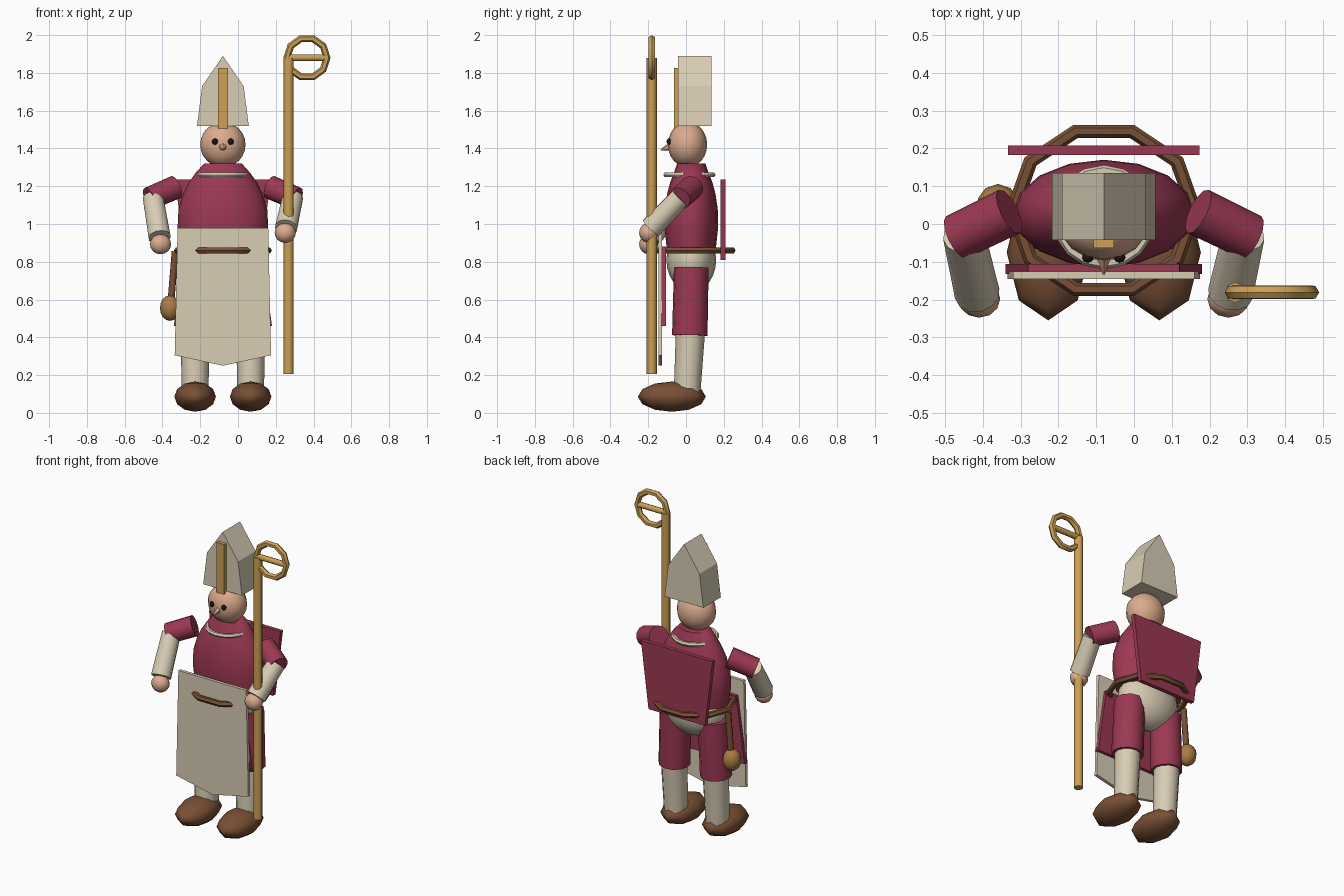
import bpy, bmesh, math
from mathutils import Vector

if "Cube" in bpy.data.objects:
    bpy.data.objects.remove(bpy.data.objects["Cube"])

CX = -0.08  # body centre line


def mat(name, r, g, b):
    m = bpy.data.materials.new(name)
    m.diffuse_color = (r, g, b, 1)
    m.use_nodes = True
    m.node_tree.nodes["Principled BSDF"].inputs["Base Color"].default_value = m.diffuse_color
    return m


RED = mat("wine_cloth", 0.33, 0.04, 0.085)
CREAM = mat("cream_cloth", 0.69, 0.61, 0.46)
SKIN = mat("skin", 0.71, 0.41, 0.27)
BROWN = mat("brown_leather", 0.19, 0.08, 0.035)
GOLD = mat("gold", 0.60, 0.35, 0.09)
TAN = mat("tan_leather", 0.40, 0.20, 0.06)
DARK = mat("eye_dark", 0.015, 0.006, 0.005)


def finish(name, m, angle=None):
    o = bpy.context.object
    o.name = name
    o.data.materials.append(m)
    if angle:
        bpy.ops.object.shade_smooth_by_angle(angle=math.radians(angle))
    return o


def mesh_object(name, bm, m, angle=None):
    bmesh.ops.recalc_face_normals(bm, faces=bm.faces)
    me = bpy.data.meshes.new(name)
    bm.to_mesh(me)
    bm.free()
    o = bpy.data.objects.new(name, me)
    bpy.context.collection.objects.link(o)
    bpy.context.view_layer.objects.active = o
    o.select_set(True)
    finish(name, m, angle)
    o.select_set(False)


def ball(name, m, loc, size, seg=16, rings=12):
    bpy.ops.mesh.primitive_uv_sphere_add(segments=seg, ring_count=rings, radius=1, location=loc)
    bpy.context.object.scale = size
    finish(name, m, 60)


def limb(name, m, a, b, r1, r2, sides=12):
    a, b = Vector(a), Vector(b)
    d = b - a
    bpy.ops.mesh.primitive_cone_add(vertices=sides, radius1=r1, radius2=r2, depth=d.length,
                                    location=(a + b) / 2)
    bpy.context.object.rotation_euler = d.to_track_quat('Z', 'Y').to_euler()
    finish(name, m, 50)


def plate(name, m, outline, y0, y1):
    """Flat x/z outline given relative to the body centre, extruded from y0 to y1."""
    bm = bmesh.new()
    f = bm.faces.new([bm.verts.new((CX + x, y0, z)) for x, z in outline])
    ext = bmesh.ops.extrude_face_region(bm, geom=[f])
    vs = [v for v in ext["geom"] if isinstance(v, bmesh.types.BMVert)]
    bmesh.ops.translate(bm, verts=vs, vec=(0, y1 - y0, 0))
    mesh_object(name, bm, m)


def ring(name, m, loc, major, minor, seg, scale=(1, 1, 1), rot=(0, 0, 0)):
    bpy.ops.mesh.primitive_torus_add(major_segments=seg, minor_segments=6, major_radius=major,
                                     minor_radius=minor, location=loc, rotation=rot)
    bpy.context.object.scale = scale
    finish(name, m, 40)


# Tunic body: stacked elliptical sections (z, x radius, y radius)
bm = bmesh.new()
sections = [(0.87, 0.225, 0.13), (0.98, 0.24, 0.142), (1.08, 0.235, 0.14),
            (1.16, 0.21, 0.128), (1.22, 0.18, 0.112), (1.27, 0.145, 0.092), (1.32, 0.10, 0.075)]
N = 16
loops = [[bm.verts.new((CX + rx * math.cos(2 * math.pi * i / N),
                        0.028 + ry * math.sin(2 * math.pi * i / N), z)) for i in range(N)]
         for z, rx, ry in sections]
for lo, hi in zip(loops, loops[1:]):
    for i in range(N):
        j = (i + 1) % N
        bm.faces.new((lo[i], lo[j], hi[j], hi[i]))
bm.faces.new(loops[0])
bm.faces.new(loops[-1])
mesh_object("tunic", bm, RED, 50)

# Collar, belt and hips
ring("collar", CREAM, (CX, 0.018, 1.26), 0.124, 0.014, 16)
ring("belt", BROWN, (CX, 0.036, 0.86), 0.22, 0.018, 10, (1.09, 1, 1))
ball("hips", CREAM, (CX, 0.028, 0.81), (0.20, 0.132, 0.17))

# Head
ball("head", SKIN, (CX, 0.008, 1.42), (0.12, 0.104, 0.12))
limb("nose", SKIN, (CX, -0.08, 1.41), (CX, -0.133, 1.393), 0.024, 0.003, 6)

# Mitred hat with its front band
plate("hat", CREAM, [(-0.137, 1.52), (0.137, 1.52), (0.11, 1.73), (0, 1.89), (-0.11, 1.73)],
      -0.042, 0.135)
plate("hat_band", GOLD, [(-0.027, 1.505), (0.027, 1.505), (0.027, 1.825), (-0.027, 1.825)],
      -0.064, -0.042)

# Apron and cloth panels
plate("apron", CREAM, [(-0.24, 0.98), (0.24, 0.98), (0.255, 0.305), (0, 0.25), (-0.255, 0.305)],
      -0.146, -0.126)
plate("front_panel", RED, [(-0.20, 0.88), (0.20, 0.88), (0.26, 0.46), (-0.26, 0.46)],
      -0.132, -0.106)
plate("back_panel", RED, [(-0.253, 1.235), (0.253, 1.235), (0.20, 0.81), (-0.20, 0.81)],
      0.182, 0.208)

for side, s, lift in (("left", 1, 0.05), ("right", -1, 0.0)):
    # Eyes
    ball(side + "_eye", DARK, (CX + s * 0.042, -0.089, 1.436), (0.016, 0.014, 0.017), 8, 6)
    # Legs, breeches, shoes
    x = CX + s * 0.147
    limb(side + "_stocking", CREAM, (x, 0.005, 0.09), (x, 0.025, 0.46), 0.07, 0.078)
    limb(side + "_breeches", RED, (x, 0.02, 0.41), (CX + s * 0.135, 0.028, 0.77), 0.094, 0.092)
    ball(side + "_shoe", BROWN, (x, -0.075, 0.086), (0.11, 0.18, 0.08), 8, 6)
    # Arms
    limb(side + "_sleeve", RED, (CX + s * 0.25, 0.033, 1.195), (CX + s * 0.39, -0.035, 1.135),
         0.064, 0.062)
    wrist = (CX + s * 0.335, -0.185, 0.93 + lift)
    limb(side + "_forearm", CREAM, (CX + s * 0.37, -0.03, 1.14), wrist, 0.056, 0.06)
    ball(side + "_hand", SKIN, (CX + s * 0.33, -0.198, 0.893 + lift * 1.2),
         (0.056, 0.05, 0.053), 12, 8)

# Staff with ring head and crossbar
limb("staff", GOLD, (0.268, -0.181, 0.205), (0.268, -0.181, 1.88), 0.027, 0.027, 8)
ring("staff_ring", GOLD, (0.365, -0.181, 1.88), 0.106, 0.019, 10, rot=(math.pi / 2, 0, 0))
limb("staff_crossbar", GOLD, (0.26, -0.181, 1.88), (0.475, -0.181, 1.88), 0.018, 0.018, 8)

# Pouch hanging from the belt
limb("pouch_strap", BROWN, (-0.354, 0.05, 0.60), (-0.333, 0.05, 0.855), 0.018, 0.018, 8)
ball("pouch", TAN, (-0.36, 0.05, 0.555), (0.056, 0.056, 0.068), 10, 8)
